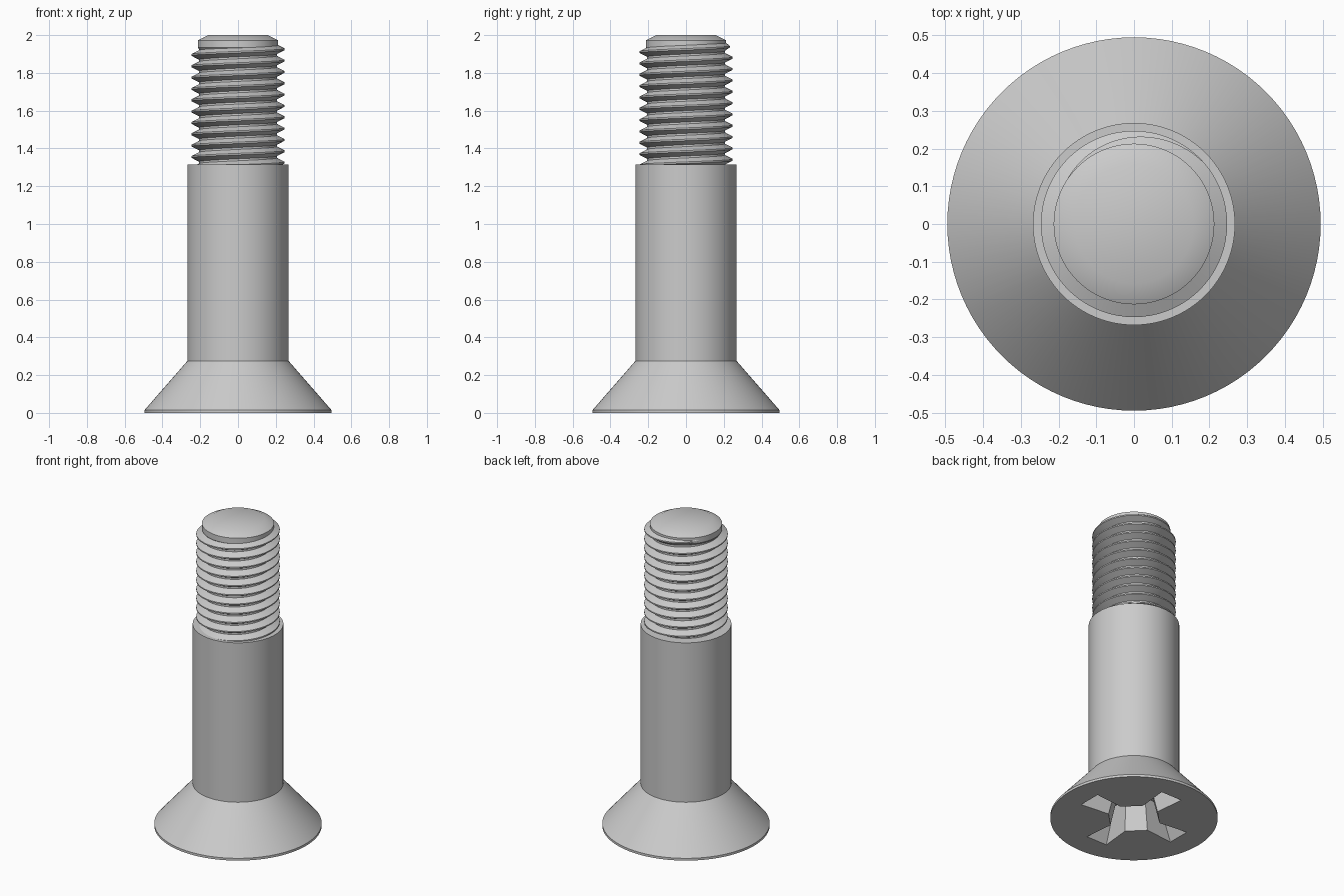
import bpy, bmesh
from math import pi, sin, cos, radians

cube = bpy.data.objects.get("Cube")
if cube:
    bpy.data.objects.remove(cube, do_unlink=True)

steel = bpy.data.materials.new("grey steel")
steel.use_nodes = True
steel.diffuse_color = (0.6, 0.6, 0.6, 1)
bsdf = steel.node_tree.nodes["Principled BSDF"]
bsdf.inputs["Base Color"].default_value = steel.diffuse_color

SEGMENTS = 96


def finish(name, bm):
    """Turn a bmesh into a named steel object."""
    bmesh.ops.recalc_face_normals(bm, faces=bm.faces)
    mesh = bpy.data.meshes.new(name)
    bm.to_mesh(mesh)
    bm.free()
    obj = bpy.data.objects.new(name, mesh)
    bpy.context.collection.objects.link(obj)
    mesh.materials.append(steel)
    return obj


def skin(name, rings, closed=True):
    """Bridge a series of equal closed rings and cap both ends."""
    bm = bmesh.new()
    loops = [[bm.verts.new(p) for p in ring] for ring in rings]
    n = len(loops[0])
    for a, b in zip(loops, loops[1:]):
        for i in range(n):
            j = (i + 1) % n
            bm.faces.new((a[i], a[j], b[j], b[i]))
    bm.faces.new(loops[0])
    bm.faces.new(loops[-1])
    return finish(name, bm)


def lathe(name, profile):
    """Round part from (radius, height) pairs."""
    angles = [2 * pi * i / SEGMENTS for i in range(SEGMENTS)]
    return skin(name, [[(r * cos(a), r * sin(a), z) for a in angles]
                       for r, z in profile])


def activate(obj):
    bpy.ops.object.select_all(action='DESELECT')
    obj.select_set(True)
    bpy.context.view_layer.objects.active = obj


def smooth(obj):
    activate(obj)
    bpy.ops.object.shade_smooth_by_angle(angle=radians(30))


# Countersunk head with plain shank
body = lathe("head_and_shank", [(0.495, 0), (0.495, 0.015),
                                (0.268, 0.275), (0.268, 1.315)])

# Cross recess cutter, tapering into the head
def cross(z, tip, tip_half, core, core_half):
    arm = [(core, -core_half), (tip, -tip_half),
           (tip, tip_half), (core, core_half)]
    turns = [(1, 0), (0, 1), (-1, 0), (0, -1)]
    return [(x * c - y * s, x * s + y * c, z) for c, s in turns for x, y in arm]


cutter = skin("recess_cutter", [cross(-0.02, 0.355, 0.078, 0.154, 0.058),
                                cross(0.2, 0.235, 0.045, 0.11, 0.03)])
cutter.hide_render = True
activate(body)
cut = body.modifiers.new("cross_recess", 'BOOLEAN')
cut.operation = 'DIFFERENCE'
cut.solver = 'EXACT'
cut.object = cutter
bpy.ops.object.modifier_apply(modifier=cut.name)
bpy.data.objects.remove(cutter, do_unlink=True)
smooth(body)

# Threaded core with chamfered tip
smooth(lathe("thread_core", [(0.206, 1.3), (0.206, 1.925), (0.213, 1.935),
                             (0.213, 1.972), (0.158, 2.0)]))

# Helical thread ridge, fading out near the tip
PITCH = 0.06
end = radians(150)
start = end - 2 * pi * 11
steps = 11 * 72
rings = []
for k in range(steps + 1):
    a = start + (end - start) * k / steps
    z = 1.925 + PITCH * a / (2 * pi)
    fade = min(1, (end - a) / radians(110))
    crest = 0.212 + 0.035 * fade
    profile = [(0.2, -0.028), (crest, -0.004), (crest, 0.004), (0.2, 0.028)]
    rings.append([(r * cos(a), r * sin(a), z + dz) for r, dz in profile])
smooth(skin("thread_ridge", rings))
